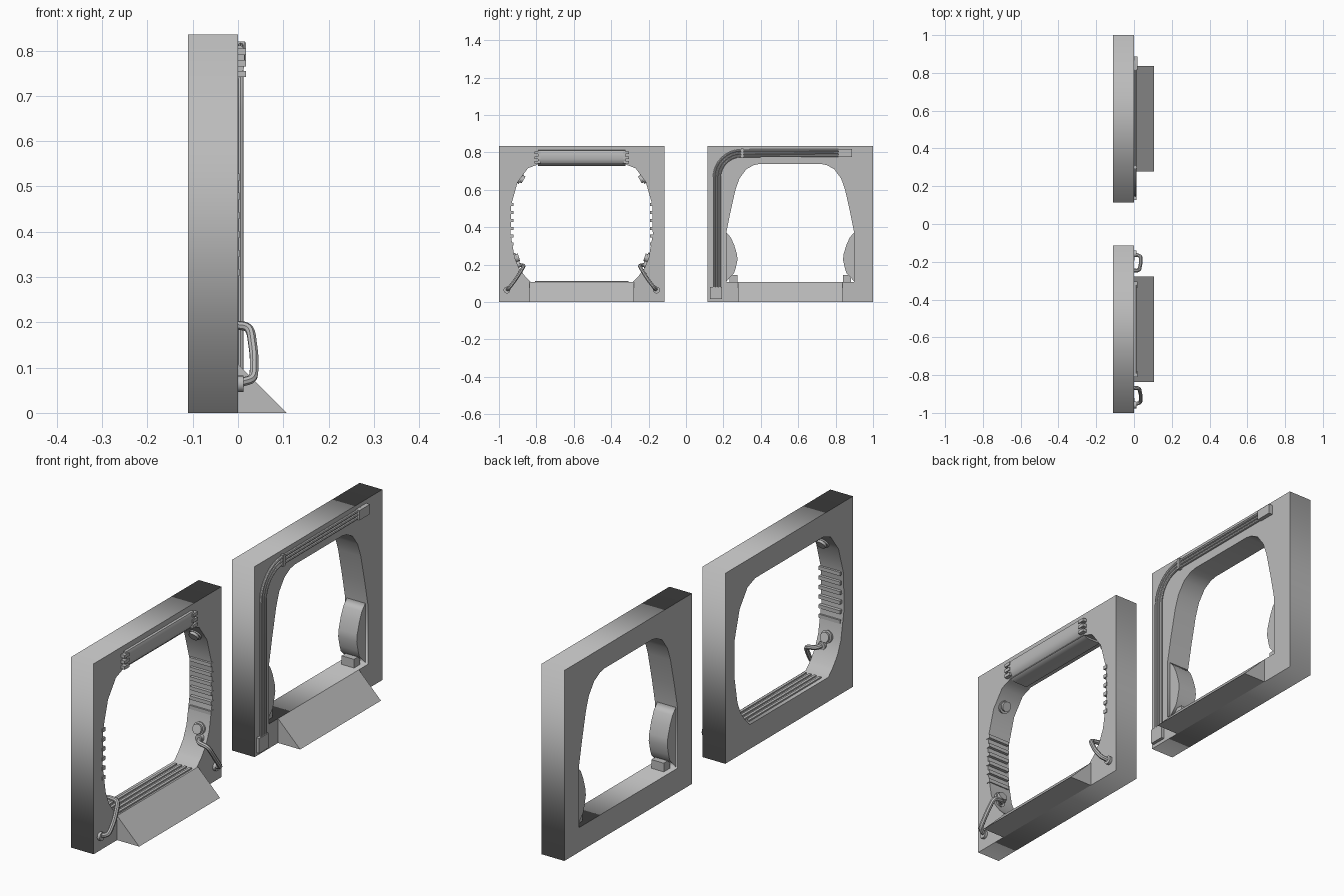
import bpy, bmesh
from math import radians, pi, sin, cos
from mathutils import Vector

old = bpy.data.objects.get("Cube")
if old:
    bpy.data.objects.remove(old, do_unlink=True)

grey = bpy.data.materials.new("light grey")
grey.use_nodes = True
grey.diffuse_color = (0.5, 0.5, 0.5, 1)
grey.node_tree.nodes["Principled BSDF"].inputs["Base Color"].default_value = (0.5, 0.5, 0.5, 1)

DEPTH = 0.11      # frame thickness, from x = -DEPTH to x = 0
MID = 0.5575      # distance of each frame centre from y = 0
HALF = 0.4425
TOP = 0.835
SILL = 0.107


def finish(ob, smooth=False):
    """Turn curves into meshes, apply the material and shading."""
    bpy.ops.object.select_all(action='DESELECT')
    ob.select_set(True)
    bpy.context.view_layer.objects.active = ob
    if ob.type == 'CURVE':
        bpy.ops.object.convert(target='MESH')
        ob = bpy.context.object
    ob.data.materials.clear()
    ob.data.materials.append(grey)
    if smooth:
        bpy.ops.object.shade_smooth_by_angle(angle=radians(35))
    return ob


def add(name, data):
    ob = bpy.data.objects.new(name, data)
    bpy.context.collection.objects.link(ob)
    return ob


def slab(name, loops, x0, x1):
    """Fill (y, z) outlines and give them thickness from x0 to x1."""
    cu = bpy.data.curves.new(name, 'CURVE')
    cu.dimensions = '2D'
    cu.fill_mode = 'BOTH'
    cu.extrude = (x1 - x0) / 2
    for pts in loops:
        sp = cu.splines.new('POLY')
        sp.points.add(len(pts) - 1)
        for p, (y, z) in zip(sp.points, pts):
            p.co = (y, z, 0, 1)
        sp.use_cyclic_u = True
    ob = add(name, cu)
    ob.rotation_euler = (pi / 2, 0, pi / 2)
    ob.location.x = (x0 + x1) / 2
    return finish(ob)


def extrude_y(name, pts, y0, y1, smooth=False):
    """Extrude an (x, z) profile along y."""
    bm = bmesh.new()
    face = bm.faces.new([bm.verts.new((x, y0, z)) for x, z in pts])
    new = bmesh.ops.extrude_face_region(bm, geom=[face])["geom"]
    for v in new:
        if isinstance(v, bmesh.types.BMVert):
            v.co.y = y1
    bmesh.ops.recalc_face_normals(bm, faces=bm.faces)
    me = bpy.data.meshes.new(name)
    bm.to_mesh(me)
    bm.free()
    return finish(add(name, me), smooth)


def box(name, lo, hi):
    return extrude_y(name, [(lo[0], lo[2]), (hi[0], lo[2]), (hi[0], hi[2]), (lo[0], hi[2])], lo[1], hi[1])


def tube(name, pts, radius):
    cu = bpy.data.curves.new(name, 'CURVE')
    cu.dimensions = '3D'
    cu.bevel_depth = radius
    cu.bevel_resolution = 2
    cu.use_fill_caps = True
    sp = cu.splines.new('POLY')
    sp.points.add(len(pts) - 1)
    for p, co in zip(sp.points, pts):
        p.co = (*co, 1)
    return finish(add(name, cu), True)


def rounded(pts, t=0.3):
    """Cut every inner corner of a path with a short curve."""
    pts = [Vector(p) for p in pts]
    out = [pts[0]]
    for a, b, c in zip(pts, pts[1:], pts[2:]):
        p, q = b.lerp(a, t), b.lerp(c, t)
        out += [p.lerp(b, u).lerp(b.lerp(q, u), u) for u in (0, 0.25, 0.5, 0.75, 1)]
    return out + [pts[-1]]


def disc(name, centre, normal, radius, height):
    bpy.ops.mesh.primitive_cylinder_add(vertices=20, radius=radius, depth=height, location=centre)
    ob = bpy.context.object
    ob.name = name
    ob.rotation_euler = Vector(normal).to_track_quat('Z', 'Y').to_euler()
    return finish(ob, True)


def frame(name, centre, half_opening):
    outer = [(centre + s * HALF, z) for s, z in ((-1, 0), (1, 0), (1, TOP), (-1, TOP))]
    inner = [(centre + w, z) for w, z in half_opening]
    inner += [(centre - w, z) for w, z in reversed(half_opening)]
    slab(name, [outer, inner], -DEPTH, 0)
    extrude_y(name + "_ramp", [(0, 0), (0.107, 0), (0, SILL)], centre - 0.28, centre + 0.28)


# Front frame: barrel-shaped opening
A = -MID
frame("front_frame", A, [(0.272, SILL), (0.305, 0.14), (0.335, 0.18), (0.358, 0.235), (0.38, 0.36),
                         (0.377, 0.52), (0.343, 0.64), (0.288, 0.715), (0.235, 0.735)])
for i in range(4):
    x = -0.092 + i * 0.024
    box("sill_strip", (x, A - 0.25, SILL - 0.005), (x + 0.012, A + 0.25, SILL + 0.006))

for s, side in ((1, "left"), (-1, "right")):
    # Grip ribs on the side walls
    for i in range(6):
        z = 0.31 + i * 0.042
        y = sorted((A + s * 0.365, A + s * 0.385))
        box(side + "_rib", (-0.1, y[0], z - 0.008), (0.003, y[1], z + 0.008))
    # Round buttons
    for w, z, n in ((0.324, 0.66, (0, -s * 0.85, -0.5)), (0.35, 0.235, (0, -s * 0.95, 0.3))):
        disc(side + "_button", (-0.045, A + s * w, z), n, 0.021, 0.03)
        disc(side + "_button_rim", (-0.045, A + s * (w + 0.007), z), n, 0.027, 0.02)
    # Bent grab handle from the inner wall to the face
    path = [(-0.035, 0.355, 0.2), (-0.022, 0.312, 0.196), (0.027, 0.31, 0.19),
            (0.036, 0.35, 0.125), (0.035, 0.388, 0.075), (-0.005, 0.4, 0.064)]
    tube(side + "_handle", rounded([(x, A + s * w, z) for x, w, z in path]), 0.01)
    disc(side + "_handle_foot", (0.005, A + s * 0.4, 0.064), (1, 0, 0), 0.018, 0.014)
    disc(side + "_handle_socket", (-0.033, A + s * 0.343, 0.2), (0, s, 0), 0.018, 0.02)
    # Prongs at the ends of the header pad
    for z in (0.748, 0.772, 0.797):
        y = sorted((A + s * 0.22, A + s * 0.253))
        box(side + "_prong", (-0.002, y[0], z - 0.007), (0.018, y[1], z + 0.007))

# Header pad wrapping under the lintel
pad = [(-0.005, 0.812), (0.01, 0.81), (0.014, 0.8), (0.014, 0.765), (0.008, 0.745), (-0.006, 0.732),
       (-0.025, 0.727), (-0.085, 0.727), (-0.095, 0.738), (-0.005, 0.738)]
extrude_y("header_pad", pad, A - 0.235, A + 0.235, True)

# Rear frame: tapered opening
B = MID
frame("rear_frame", B, [(0.342, SILL), (0.342, 0.37), (0.32, 0.48), (0.293, 0.6), (0.272, 0.66),
                        (0.235, 0.71), (0.195, 0.732), (0.165, 0.738)])
for s, side in ((1, "left"), (-1, "right")):
    # Bulging side bolster with a slanted lower brace
    bolster = [(0.345, 0.375), (0.318, 0.345), (0.3, 0.305), (0.285, 0.255), (0.282, 0.225),
               (0.292, 0.18), (0.3, 0.155), (0.345, SILL)]
    slab(side + "_bolster", [[(B + s * w, z) for w, z in bolster]], -0.102, -0.012)
    y = sorted((B + s * 0.282, B + s * 0.325))
    box(side + "_bolster_foot", (-0.085, y[0], SILL - 0.005), (-0.025, y[1], 0.145))

# Triple cable with a rounded corner, end boxes and a clip
for i in range(3):
    off = (i - 1) * 0.015
    r = 0.13 - off
    arc = [(0.006, 0.295 - r * cos(a), 0.665 + r * sin(a)) for a in [k * pi / 16 for k in range(9)]]
    tube("cable", [(0.006, 0.165 + off, 0.05)] + arc + [(0.006, 0.85, 0.797 - off)], 0.0065)
box("lower_cable_box", (-0.002, 0.127, 0.015), (0.014, 0.193, 0.08))
box("upper_cable_box", (-0.002, 0.815, 0.775), (0.018, 0.888, 0.818))
box("cable_clip", (-0.002, 0.295, 0.77), (0.015, 0.307, 0.82))
